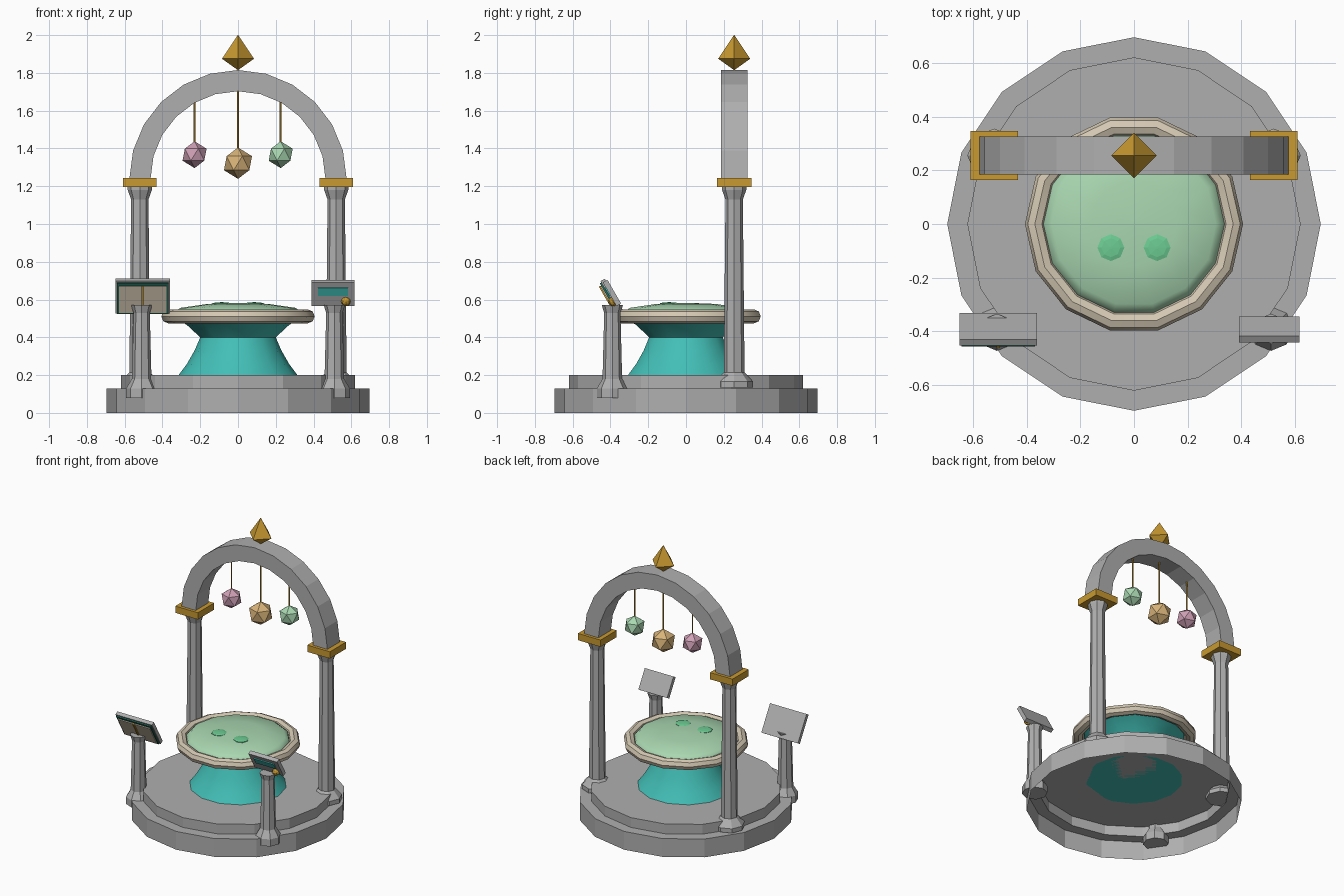
import bpy, bmesh, math
from mathutils import Matrix, Vector

if "Cube" in bpy.data.objects:
    bpy.data.objects.remove(bpy.data.objects["Cube"])


def material(name, rgb):
    m = bpy.data.materials.new(name)
    m.diffuse_color = (*rgb, 1)
    m.use_nodes = True
    m.node_tree.nodes["Principled BSDF"].inputs["Base Color"].default_value = m.diffuse_color
    return m


GREY = material("stone grey", (0.43, 0.43, 0.43))
GOLD = material("gold", (0.58, 0.32, 0.03))
TEAL = material("teal", (0.055, 0.52, 0.47))
CREAM = material("cream", (0.66, 0.58, 0.45))
MINT = material("pale green", (0.40, 0.68, 0.44))
GREEN = material("bright green", (0.15, 0.60, 0.29))
PINK = material("pink", (0.62, 0.35, 0.46))
TAN = material("tan", (0.68, 0.45, 0.19))
DARK = material("dark green", (0.02, 0.14, 0.10))


def finish(name, bm, mat, matrix=Matrix(), smooth=False):
    bmesh.ops.recalc_face_normals(bm, faces=bm.faces)
    bm.transform(matrix)
    me = bpy.data.meshes.new(name)
    bm.to_mesh(me)
    bm.free()
    me.materials.append(mat)
    ob = bpy.data.objects.new(name, me)
    bpy.context.collection.objects.link(ob)
    if smooth:
        bpy.ops.object.select_all(action='DESELECT')
        ob.select_set(True)
        bpy.context.view_layer.objects.active = ob
        bpy.ops.object.shade_smooth_by_angle(angle=math.radians(35))
    return ob


def lathe(name, profile, sides, mat, loc=(0, 0, 0), bottom=True, top=True,
          closed=False, smooth=False):
    """Turn (radius, height) points around the vertical axis."""
    bm = bmesh.new()
    rings = []
    for r, z in profile:
        rings.append([bm.verts.new((r * math.cos(math.tau * i / sides),
                                    r * math.sin(math.tau * i / sides), z))
                      for i in range(sides)])
    pairs = list(zip(rings, rings[1:]))
    if closed:
        pairs.append((rings[-1], rings[0]))
    for a, b in pairs:
        for i in range(sides):
            j = (i + 1) % sides
            bm.faces.new((a[i], a[j], b[j], b[i]))
    if not closed and bottom:
        bm.faces.new(rings[0][::-1])
    if not closed and top:
        bm.faces.new(rings[-1])
    return finish(name, bm, mat, Matrix.Translation(loc), smooth)


def box(name, size, loc, mat, frame=Matrix()):
    bm = bmesh.new()
    bmesh.ops.create_cube(bm, size=1)
    return finish(name, bm, mat, frame @ Matrix.Translation(loc) @ Matrix.Diagonal((*size, 1)))


ARCH_Y = 0.255

# Stepped base, an open shell underneath
lathe("stepped_base", [(0.695, 0), (0.695, 0.13), (0.62, 0.13), (0.62, 0.2)],
      16, GREY, bottom=False)

# Table: flared stem, round rim, shallow dome
lathe("table_stem", [(0.315, 0.2), (0.27, 0.26), (0.23, 0.33), (0.2, 0.40), (0.27, 0.465), (0.33, 0.50)],
      14, TEAL, smooth=True)
rim = [(0.369 + 0.037 * math.cos(math.tau * k / 8), 0.511 + 0.037 * math.sin(math.tau * k / 8))
       for k in range(8)]
lathe("table_rim", rim, 14, CREAM, closed=True, smooth=True)
lathe("table_dome", [(0.34, 0.515), (0.332, 0.537), (0.305, 0.556), (0.16, 0.577), (0.005, 0.583)],
      14, MINT, smooth=True)
for s in (-1, 1):
    lathe("dome_spot", [(0.05, 0.566), (0.05, 0.580), (0.035, 0.584), (0.005, 0.586)],
          8, GREEN, (s * 0.086, -0.088, 0))

# Pillars with caps, and the shorter stands in front
for s in (-1, 1):
    lathe("pillar", [(0.1, 0.135), (0.1, 0.165), (0.055, 0.215), (0.046, 1.13), (0.064, 1.18), (0.064, 1.2)],
          8, GREY, (s * 0.52, ARCH_Y, 0))
    box("pillar_cap", (0.178, 0.182, 0.048), (s * 0.52, ARCH_Y, 1.22), GOLD)
    lathe("stand", [(0.082, 0.08), (0.082, 0.13), (0.052, 0.18), (0.043, 0.53), (0.056, 0.57)],
          8, GREY, (s * 0.51, -0.39, 0))

# Half-round arch
bm = bmesh.new()
N = 12
sections = []
for i in range(N + 1):
    a = math.pi * i / N
    sections.append([bm.verts.new((r * math.cos(a), ARCH_Y + y, 1.24 + r * math.sin(a)))
                     for r, y in ((0.463, -0.07), (0.575, -0.07), (0.575, 0.07), (0.463, 0.07))])
for a, b in zip(sections, sections[1:]):
    for k in range(4):
        bm.faces.new((a[k], a[(k + 1) % 4], b[(k + 1) % 4], b[k]))
bm.faces.new(sections[0])
bm.faces.new(sections[-1])
finish("arch", bm, GREY)

# Diamond finial
lathe("finial", [(0.001, 1.815), (0.085, 1.875), (0.001, 2.0)], 4, GOLD, (0, ARCH_Y, 0))

# Hanging gems on thin rods
for x, z, r, top, mat in ((-0.23, 1.367, 0.071, 1.66, PINK), (0, 1.322, 0.083, 1.72, TAN),
                          (0.226, 1.367, 0.071, 1.66, MINT)):
    lathe("hanging_rod", [(0.005, z), (0.005, top)], 6, GOLD, (x, ARCH_Y, 0))
    bm = bmesh.new()
    bmesh.ops.create_icosphere(bm, subdivisions=1, radius=r)
    finish("hanging_gem", bm, mat, Matrix.Translation((x, ARCH_Y, z)))

# Left board: cover, pages and spine on a leaning slab
lean = Matrix.Rotation(math.radians(30), 4, 'X')
left = Matrix.Translation((-0.505, -0.392, 0.618)) @ lean
box("book_board", (0.288, 0.026, 0.198), (0, 0, 0), GREY, left)
box("book_cover", (0.272, 0.010, 0.186), (0, -0.017, -0.002), DARK, left)
box("book_pages", (0.252, 0.008, 0.160), (0, -0.024, -0.006), CREAM, left)
box("book_spine", (0.012, 0.010, 0.160), (0, -0.030, -0.002), GOLD, left)

# Right board: screen and round knob on a leaning slab
right = Matrix.Translation((0.503, -0.392, 0.635)) @ lean
box("screen_board", (0.226, 0.028, 0.145), (0, 0, 0), GREY, right)
box("screen", (0.158, 0.008, 0.048), (0, -0.016, 0.018), TEAL, right)
bm = bmesh.new()
bmesh.ops.create_uvsphere(bm, u_segments=8, v_segments=6, radius=0.025)
finish("knob", bm, GOLD, right @ Matrix.Translation((0.068, -0.018, -0.042)))
